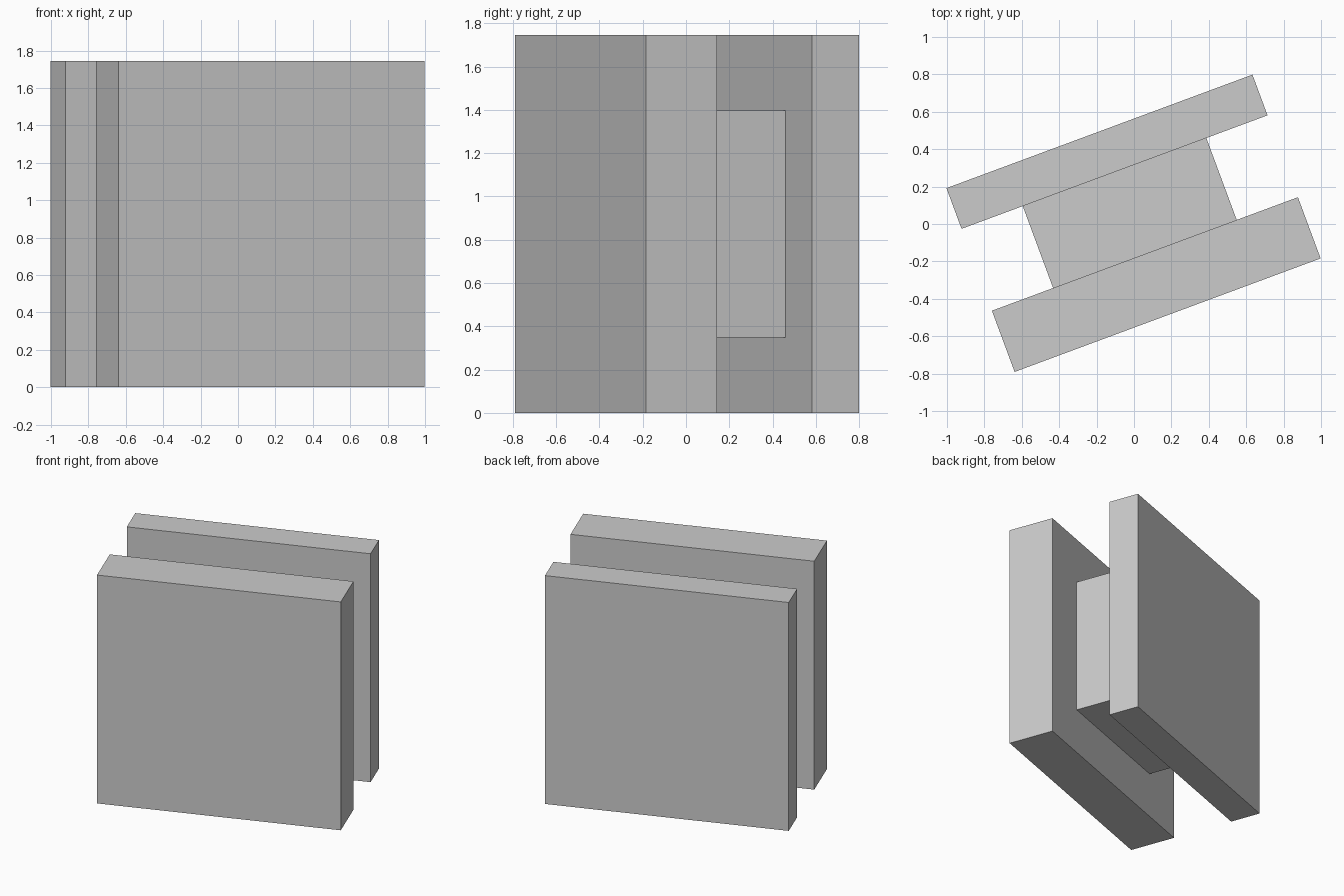
import bpy
import math
from mathutils import Matrix, Vector

default_cube = bpy.data.objects.get("Cube")
if default_cube:
    bpy.data.objects.remove(default_cube, do_unlink=True)

# Single plain grey
GREY = (0.6, 0.6, 0.6, 1.0)
grey = bpy.data.materials.new("light_grey")
grey.use_nodes = True
grey.diffuse_color = GREY
grey.node_tree.nodes["Principled BSDF"].inputs["Base Color"].default_value = GREY

TURN = math.radians(20.35)
HEIGHT = 1.745
FRONT, CORE, BACK = 0.349, 0.467, 0.232   # thickness of each slab


def slab(name, width, depth, height, offset):
    """Box turned about z, with its centre at an offset along the stacking axis."""
    spot = Matrix.Rotation(TURN, 3, "Z") @ Vector((-0.001, offset, 0))
    bpy.ops.mesh.primitive_cube_add(
        size=1, location=(spot.x, spot.y, HEIGHT / 2), rotation=(0, 0, TURN))
    box = bpy.context.object
    box.name = name
    box.scale = (width, depth, height)
    bpy.ops.object.transform_apply(location=False, rotation=False, scale=True)
    box.data.materials.append(grey)


# Two square plates joined by a smaller square core
middle = 0.063
slab("core_block", 1.047, CORE, 1.047, middle)
slab("front_plate", HEIGHT, FRONT, HEIGHT, middle - (CORE + FRONT) / 2)
slab("back_plate", HEIGHT, BACK, HEIGHT, middle + (CORE + BACK) / 2)
